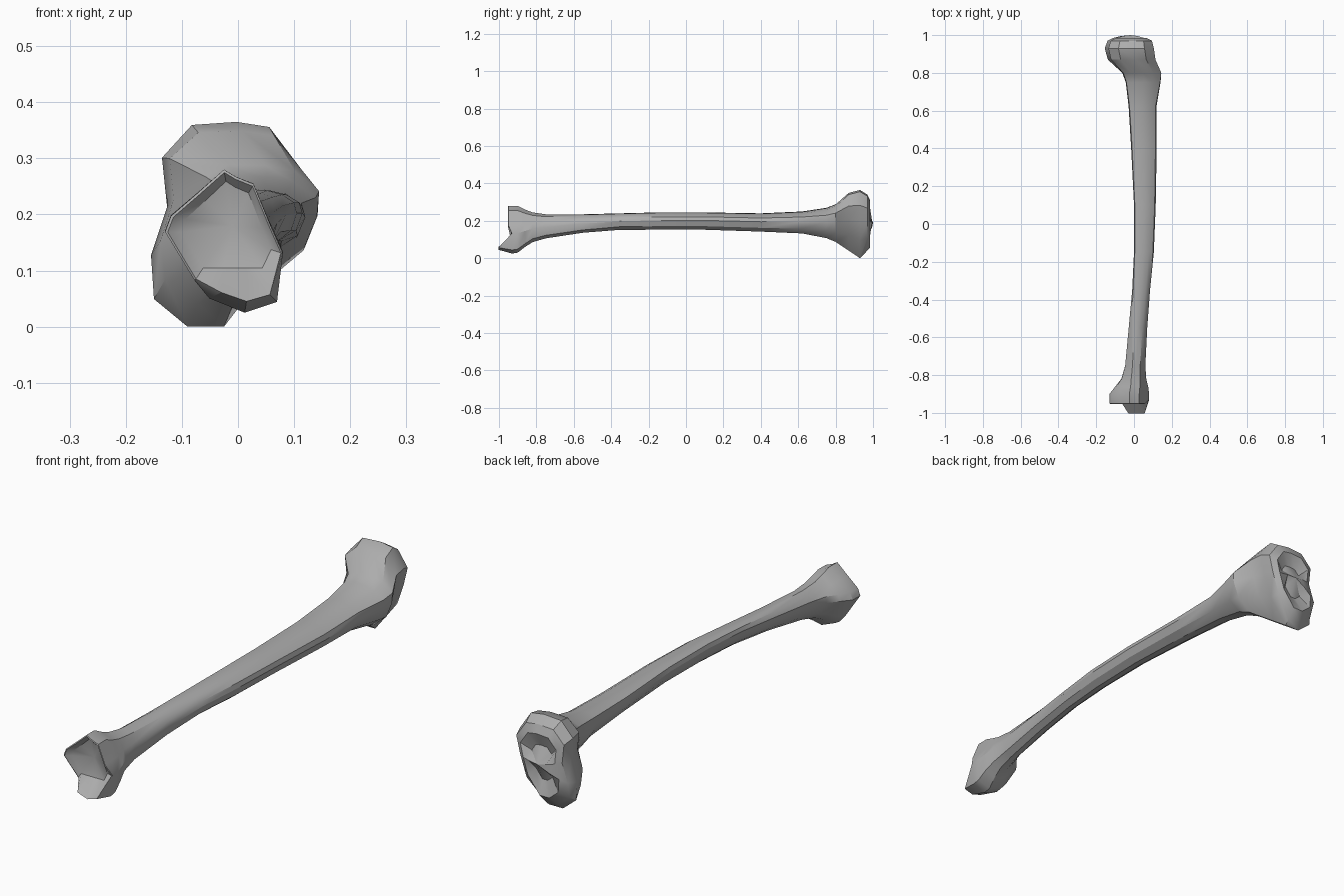
import bpy
import bmesh
import math

cube = bpy.data.objects.get("Cube")
if cube:
    bpy.data.objects.remove(cube, do_unlink=True)

bone_grey = bpy.data.materials.new("bone grey")
bone_grey.use_nodes = True
colour = (0.42, 0.42, 0.42, 1)
bone_grey.diffuse_color = colour
bone_grey.node_tree.nodes["Principled BSDF"].inputs["Base Color"].default_value = colour

# Cross-section outlines, counter-clockwise from +x, each inside a unit box
ankle = [(1, -.17), (.8, .2), (.5, .8), (.2, .9), (0, 1), (-.45, .67),
         (-.9, .35), (-1, .13), (-.5, -.55), (-.25, -.8), (.35, -1), (.9, -.85)]
shaft = [(1, .1), (.9, .5), (.5, .8), (0, .95), (-.6, 1), (-.92, .9),
         (-1, .55), (-.85, 0), (-.55, -.55), (-.1, -.95), (.35, -.95), (.8, -.55)]
head = [(.85, .1), (1, .55), (.62, .95), (.17, 1), (-.44, .97), (-.85, .65),
        (-.78, .17), (-1, -.3), (-.96, -.73), (-.5, -1), (0, -1), (.6, -.45)]

# Stations along the bone: y, x range, z range, blend (-1 ankle, 0 shaft, 1 head)
stations = [
    (-.93, -.13, .08, .025, .28, -1),
    (-.9, -.13, .08, .03, .28, -1),
    (-.86, -.1, .075, .06, .26, -.9),
    (-.82, -.07, .065, .085, .245, -.7),
    (-.75, -.05, .06, .105, .235, -.6),
    (-.55, -.03, .07, .135, .235, -.4),
    (-.35, -.01, .085, .15, .24, -.1),
    (-.15, 0, .105, .15, .245, 0),
    (.1, 0, .115, .15, .245, 0),
    (.4, -.015, .12, .14, .24, 0),
    (.62, -.03, .12, .13, .25, .1),
    (.75, -.05, .145, .105, .27, .3),
    (.8, -.07, .15, .085, .29, .5),
    (.87, -.14, .115, .04, .35, .9),
    (.93, -.155, .105, 0, .365, 1),
    (.97, -.14, .095, .02, .34, 1),
]


def mix(a, b, t):
    return a + (b - a) * t


def section(x0, x1, z0, z1, blend):
    end = head if blend > 0 else ankle
    t = abs(blend)
    points = []
    for (su, sv), (eu, ev) in zip(shaft, end):
        u, v = mix(su, eu, t), mix(sv, ev, t)
        points.append((mix(x0, x1, (u + 1) / 2), mix(z0, z1, (v + 1) / 2)))
    return points


def bridge(bm, a, b):
    n = len(a)
    for i in range(n):
        j = (i + 1) % n
        bm.faces.new((a[i], a[j], b[j], b[i]))


def close(bm, ring, centre):
    tip = bm.verts.new(centre)
    for i, v in enumerate(ring):
        bm.faces.new((v, ring[(i + 1) % len(ring)], tip))


bm = bmesh.new()

# Shaft and both flared ends as one loft
rings = []
for y, *box in stations:
    rings.append([bm.verts.new((x, y, z)) for x, z in section(*box)])
for a, b in zip(rings, rings[1:]):
    bridge(bm, a, b)

# Ankle end: rim, pointed inner malleolus and hollow joint face
rim = rings[0]
for i, v in enumerate(rim):
    v.co.y -= .02 if i in range(1, 8) else 0
lip = []
for i, v in enumerate(rim):
    x, y, z = v.co
    if i in (9, 10, 11):
        y, z = -1, mix(z, .07, .35)
        x = mix(x, .03, .25)
    lip.append(bm.verts.new((mix(x, -.01, .04), y - .002, mix(z, .15, .04))))
bridge(bm, lip, rim)
dish = []
for v in lip:
    x, y, z = v.co
    dish.append(bm.verts.new((mix(x, -.01, .2), -.935, max(mix(z, .17, .15), .105))))
bridge(bm, dish, lip)
close(bm, dish, (-.01, -.92, .18))

# Knee end: plateau rim, two shallow dishes and the ridge between them
rim = rings[-1]
for i, v in enumerate(rim):
    if i in (8, 9, 10):
        v.co.y -= .02
plateau = []
for v in rim:
    x, y, z = v.co
    plateau.append(bm.verts.new((mix(x, -.02, .25), .985, mix(z, .19, .22))))
bridge(bm, rim, plateau)
inner = []
for v in plateau:
    x, y, z = v.co
    depth = .965 if abs(z - .19) > .06 else .995
    inner.append(bm.verts.new((mix(x, -.02, .45), depth, mix(z, .19, .45))))
bridge(bm, plateau, inner)
close(bm, inner, (-.02, 1, .19))

bmesh.ops.recalc_face_normals(bm, faces=bm.faces)
mesh = bpy.data.meshes.new("shin_bone")
bm.to_mesh(mesh)
bm.free()
mesh.materials.append(bone_grey)
bone = bpy.data.objects.new("shin_bone", mesh)
bpy.context.collection.objects.link(bone)

# Soft shading with the hard ridges kept
bpy.ops.object.select_all(action='DESELECT')
bone.select_set(True)
bpy.context.view_layer.objects.active = bone
bpy.ops.object.shade_smooth_by_angle(angle=math.radians(32))
